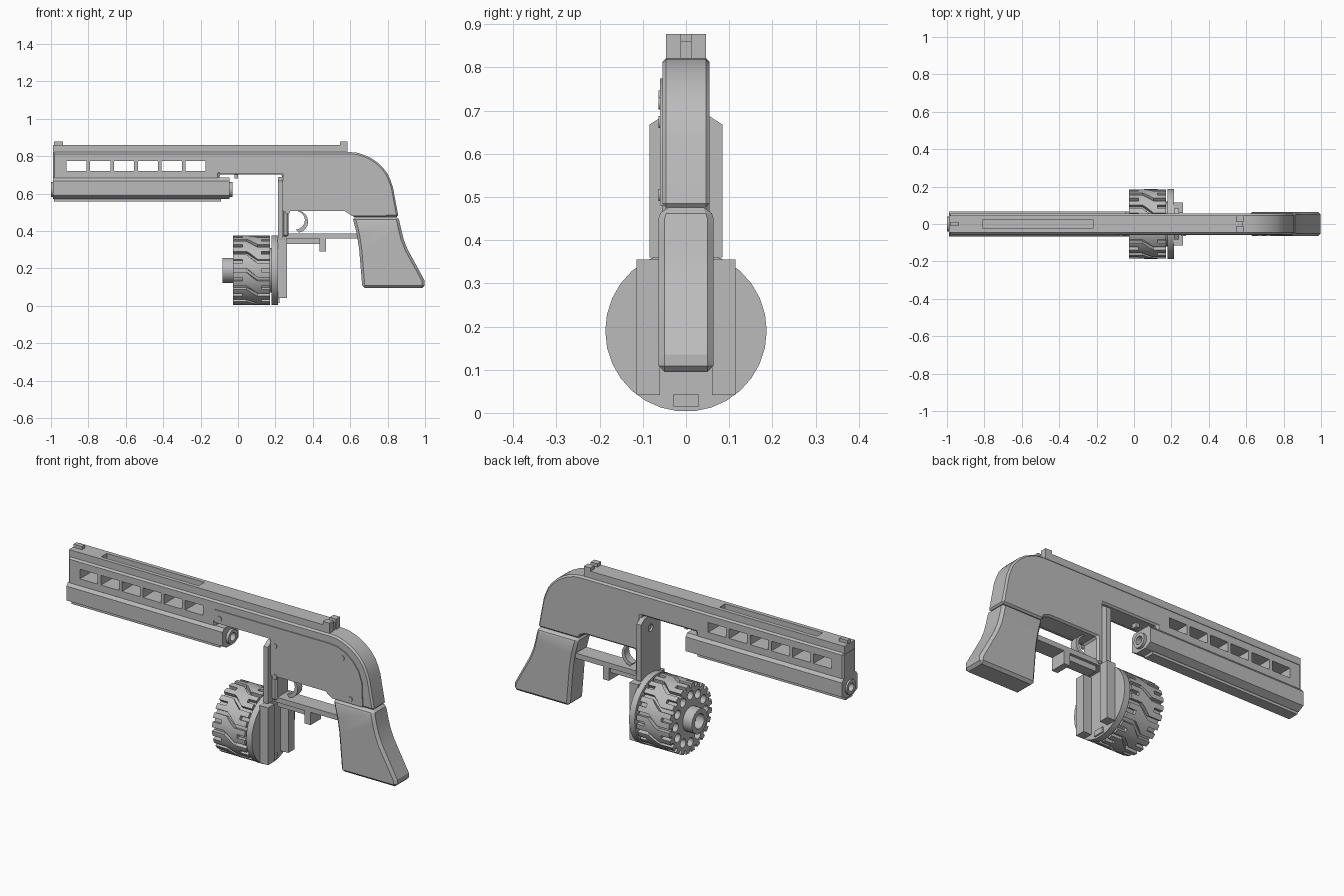
import bpy, bmesh, math
from mathutils import Matrix, Vector

if "Cube" in bpy.data.objects:
    bpy.data.objects.remove(bpy.data.objects["Cube"], do_unlink=True)

grey = bpy.data.materials.new("plain_grey")
grey.use_nodes = True
grey.diffuse_color = (0.5, 0.5, 0.5, 1)
grey.node_tree.nodes["Principled BSDF"].inputs["Base Color"].default_value = (0.5, 0.5, 0.5, 1)


def finish(name, bm):
    bmesh.ops.recalc_face_normals(bm, faces=bm.faces[:])
    me = bpy.data.meshes.new(name)
    bm.to_mesh(me)
    bm.free()
    me.materials.append(grey)
    ob = bpy.data.objects.new(name, me)
    bpy.context.collection.objects.link(ob)
    return ob


def activate(ob):
    bpy.ops.object.select_all(action="DESELECT")
    ob.select_set(True)
    bpy.context.view_layer.objects.active = ob


def bevel(ob, width, segments=1):
    m = ob.modifiers.new("bevel", "BEVEL")
    m.width, m.segments, m.angle_limit = width, segments, math.radians(40)
    activate(ob)
    bpy.ops.object.modifier_apply(modifier=m.name)
    return ob


def cut(ob, cutter):
    m = ob.modifiers.new("cut", "BOOLEAN")
    m.operation, m.solver, m.object = "DIFFERENCE", "EXACT", cutter
    activate(ob)
    bpy.ops.object.modifier_apply(modifier=m.name)
    bpy.data.objects.remove(cutter, do_unlink=True)


def add_box(bm, x, y, z):
    size = Matrix.Diagonal((x[1] - x[0], y[1] - y[0], z[1] - z[0], 1))
    mid = Vector((sum(x) / 2, sum(y) / 2, sum(z) / 2))
    bmesh.ops.create_cube(bm, size=1, matrix=Matrix.Translation(mid) @ size)


def boxes(name, *items):
    bm = bmesh.new()
    for item in items:
        add_box(bm, *item)
    return finish(name, bm)


def prism(name, pts, start, end, axis="y"):
    """Extrude an outline along y (points are x, z) or along x (points are y, z)."""
    bm = bmesh.new()
    place = (lambda p: (p[0], start, p[1])) if axis == "y" else (lambda p: (start, p[0], p[1]))
    face = bm.faces.new([bm.verts.new(place(p)) for p in pts])
    new = bmesh.ops.extrude_face_region(bm, geom=[face])["geom"]
    step = Vector((0, end - start, 0) if axis == "y" else (end - start, 0, 0))
    bmesh.ops.translate(bm, vec=step, verts=[v for v in new if isinstance(v, bmesh.types.BMVert)])
    return finish(name, bm)


def rods(name, x, radius, centres, sides=32):
    bm = bmesh.new()
    for y, z in centres:
        mat = Matrix.Translation((sum(x) / 2, y, z)) @ Matrix.Rotation(math.pi / 2, 4, "Y")
        bmesh.ops.create_cone(bm, cap_ends=True, segments=sides, radius1=radius,
                              radius2=radius, depth=x[1] - x[0], matrix=mat)
    return finish(name, bm)


# Frame with barrel shroud, curved back and trigger opening
back_curve = [(0.60, 0.822), (0.64, 0.818), (0.68, 0.805), (0.715, 0.788), (0.748, 0.765),
              (0.776, 0.738), (0.80, 0.706), (0.815, 0.672), (0.828, 0.635), (0.858, 0.476)]
frame = prism("frame", [(-0.99, 0.675), (-0.99, 0.822)] + back_curve + [
    (0.612, 0.476), (0.60, 0.495), (0.57, 0.508), (0.27, 0.508), (0.27, 0.37),
    (0.236, 0.37), (0.236, 0.703), (-0.1, 0.703), (-0.1, 0.675)], -0.055, 0.055)
bevel(frame, 0.009)
cut(frame, boxes("vent_cutter", *[((-0.918 + i * 0.1275, -0.81 + i * 0.1275), (-0.1, 0.1),
                                   (0.722, 0.775)) for i in range(6)]))

# Side plate and its screws
edge = [(0.59, 0.775), (0.64, 0.77), (0.69, 0.75), (0.735, 0.715), (0.77, 0.67), (0.79, 0.61)]
prism("side_plate", [(-0.1, 0.705), (-0.1, 0.775)] + edge + [
    (0.795, 0.48), (0.61, 0.48), (0.57, 0.508), (0.24, 0.508), (0.24, 0.705)], -0.06, -0.05)
bm = bmesh.new()
for x, z in [(-0.07, 0.733), (0.265, 0.674), (0.672, 0.717), (0.72, 0.505), (0.265, 0.505)]:
    bmesh.ops.create_cone(bm, cap_ends=True, segments=16, radius1=0.014, radius2=0.014, depth=0.008,
                          matrix=Matrix.Translation((x, -0.06, z)) @ Matrix.Rotation(math.pi / 2, 4, "X"))
finish("plate_screws", bm)

# Grip, flaring outwards just below the frame
grip = prism("grip", [(0.612, 0.476), (0.858, 0.476), (0.872, 0.41), (0.886, 0.355), (0.908, 0.30),
                      (0.998, 0.135), (0.998, 0.095), (0.665, 0.095), (0.648, 0.30), (0.636, 0.38)],
             -0.064, 0.064)
bm = bmesh.new()
bm.from_mesh(grip.data)
bmesh.ops.bisect_plane(bm, geom=bm.verts[:] + bm.edges[:] + bm.faces[:],
                       plane_co=(0, 0, 0.45), plane_no=(0, 0, 1))
for v in bm.verts:
    if v.co.z > 0.47:
        v.co.y = math.copysign(0.055, v.co.y)
bm.to_mesh(grip.data)
bm.free()
bevel(grip, 0.014)

# Barrel housing, bore and lower rail
half = [(0.035, 0.572), (0.068, 0.59), (0.068, 0.668), (0.054, 0.685)]
housing = prism("barrel_housing", half + [(-y, z) for y, z in reversed(half)], -0.99, -0.045, "x")
boxes("lower_rail", ((-0.985, -0.09), (-0.03, 0.03), (0.558, 0.58)))
bore = [(0, 0.622)]
barrel = rods("barrel", (-1, -0.03), 0.039, bore)
for ob in (housing, barrel):
    cut(ob, rods("bore_cutter", (-1.1, 0.1), 0.022, bore))
boxes("latch_pin", ((-0.02, 0), (-0.015, 0.015), (0.68, 0.71)))

# Top rib with long recess, and sights
rib = boxes("top_rib", ((-0.99, 0.58), (-0.046, 0.046), (0.815, 0.86)))
cut(rib, boxes("rib_cutter", ((-0.81, -0.22), (-0.024, 0.024), (0.825, 0.9))))
boxes("front_sight", ((-0.985, -0.935), (-0.012, 0.012), (0.855, 0.878)))
boxes("rear_sight", *[((0.545, 0.585), y, (0.82, 0.878)) for y in ((-0.046, -0.012), (0.012, 0.046))])

# Recoil shield with firing hole
shield = prism("recoil_shield", [(-0.084, 0.36), (0.084, 0.36), (0.084, 0.668), (0.05, 0.69),
                                 (-0.05, 0.69), (-0.084, 0.668)], 0.214, 0.24, "x")
cut(shield, rods("firing_cutter", (0.2, 0.225), 0.02, bore))

# Trigger guard, trigger and lower latch
boxes("trigger_guard", ((0.22, 0.65), (-0.045, 0.045), (0.36, 0.388)))
arc = [math.radians(a) for a in range(-80, 81, 20)]
outer = [(0.315 + 0.06 * math.cos(a), 0.45 + 0.06 * math.sin(a)) for a in arc]
inner = [(0.30 + 0.058 * math.cos(a), 0.458 + 0.052 * math.sin(a)) for a in reversed(arc)]
prism("trigger", outer + inner, -0.02, 0.02)
boxes("lower_latch", ((0.26, 0.47), (-0.03, 0.03), (0.33, 0.365)),
      ((0.435, 0.47), (-0.045, 0.045), (0.29, 0.36)))

# Drum with zigzag grooves, chambers and hub
AXIS = 0.19
drum = rods("drum", (-0.027, 0.17), 0.186, [(0, AXIS)], 72)
bm = bmesh.new()


def groove(path, width=0.055):
    """Closed curved strip following (x, angle) points around the drum."""
    rings = []
    for x, a in path:
        rings.append([bm.verts.new((x, r * math.cos(a + w), AXIS + r * math.sin(a + w)))
                      for r, w in ((0.166, -width), (0.166, width), (0.2, width), (0.2, -width))])
    for p, q in zip(rings, rings[1:]):
        for i in range(4):
            j = (i + 1) % 4
            bm.faces.new((p[i], p[j], q[j], q[i]))
    bm.faces.new(rings[0])
    bm.faces.new(rings[-1])


turn = math.tau / 12
for i in range(12):
    a, b = i * turn, (i + 0.5) * turn
    groove([(-0.05, a), (0.045, a), (0.105, b), (0.2, b)])
    groove([(-0.05, b), (0.025, b)])
    groove([(0.125, a), (0.2, a)])
cut(drum, finish("groove_cutter", bm))
cut(drum, rods("chamber_cutter", (-0.1, 0.12), 0.024,
               [(0.128 * math.cos(i * turn), AXIS + 0.128 * math.sin(i * turn)) for i in range(12)], 20))
hub = rods("drum_hub", (-0.082, 0.0), 0.067, [(0, AXIS)])
cut(hub, rods("hub_cutter", (-0.1, -0.035), 0.04, [(0, AXIS)]))
rods("drum_axle", (0.15, 0.19), 0.12, [(0, AXIS)])

# Back disc with its two mounting rails and tab
rods("back_disc", (0.18, 0.214), 0.187, [(0, AXIS)], 30)
boxes("mounting_rails", *[((0.21, 0.262), y, (0.042, 0.355)) for y in ((-0.115, -0.06), (0.06, 0.115))])
boxes("disc_tab", ((0.21, 0.222), (-0.03, 0.03), (0.015, 0.043)))

# Smooth the curved surfaces, keep hard edges
for ob in bpy.context.scene.objects:
    if ob.type == "MESH":
        activate(ob)
        bpy.ops.object.shade_smooth_by_angle(angle=math.radians(25))
